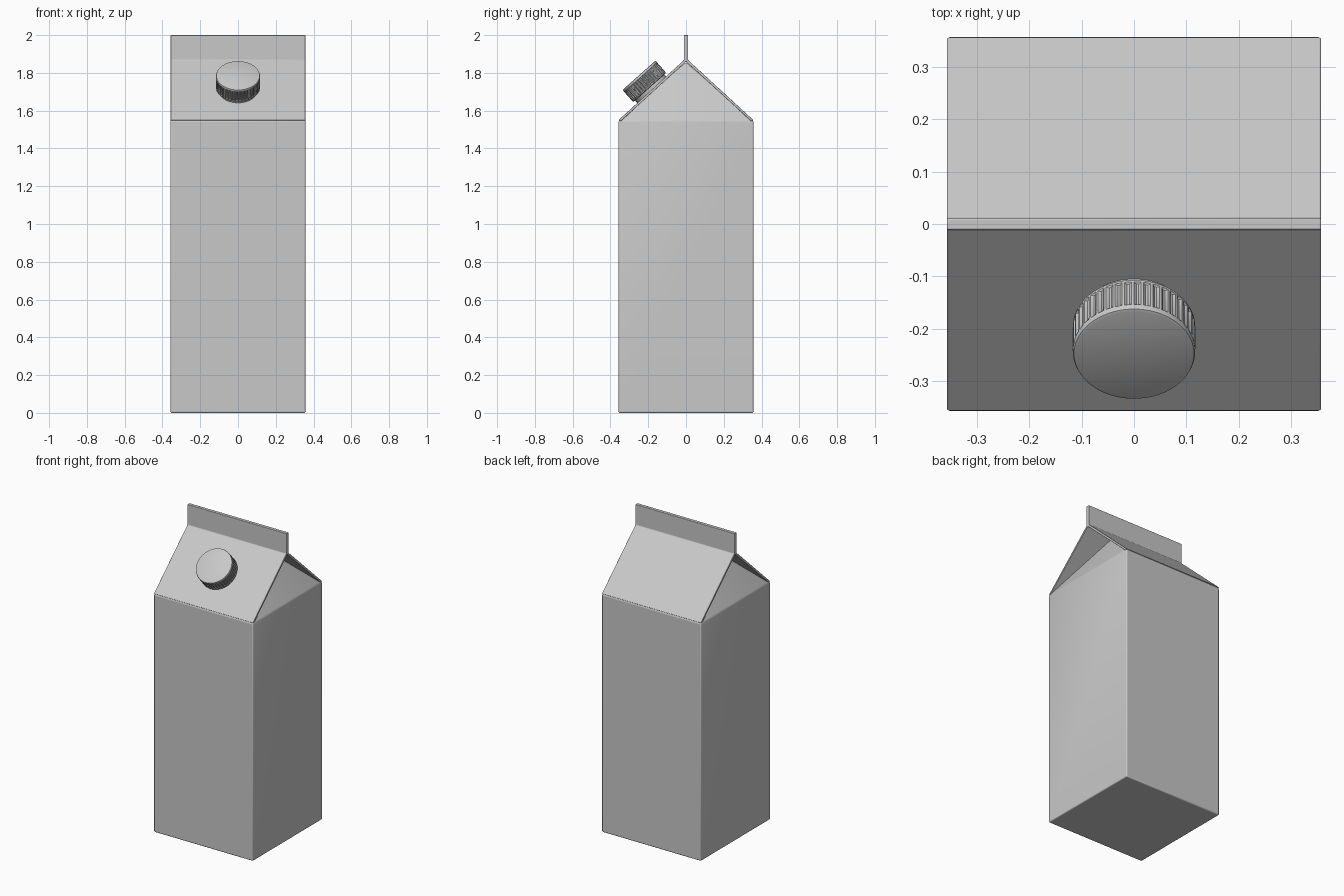
import bpy, bmesh, math
from mathutils import Matrix, Vector

if "Cube" in bpy.data.objects:
    bpy.data.objects.remove(bpy.data.objects["Cube"])

paper = bpy.data.materials.new("light_grey")
paper.diffuse_color = (0.58, 0.58, 0.58, 1)
paper.use_nodes = True
paper.node_tree.nodes["Principled BSDF"].inputs["Base Color"].default_value = paper.diffuse_color

W = 0.357            # half width of the carton
EAVE, RIDGE, TOP = 1.55, 1.868, 2.0


def finish(name, bm, bevel=0.0, angle=35):
    """Turn a bmesh into a smooth-shaded object with an optional rounded edge."""
    bmesh.ops.recalc_face_normals(bm, faces=bm.faces)
    me = bpy.data.meshes.new(name)
    bm.to_mesh(me)
    bm.free()
    me.materials.append(paper)
    ob = bpy.data.objects.new(name, me)
    bpy.context.collection.objects.link(ob)
    if bevel:
        mod = ob.modifiers.new("round_edges", 'BEVEL')
        mod.width, mod.segments = bevel, 3
        mod.limit_method, mod.angle_limit = 'ANGLE', math.radians(25)
    bpy.ops.object.select_all(action='DESELECT')
    ob.select_set(True)
    bpy.context.view_layer.objects.active = ob
    bpy.ops.object.shade_smooth_by_angle(angle=math.radians(angle))
    return ob


# carton body: box whose top folds into a ridge, giving the sunken side gussets
bm = bmesh.new()
corners = [(-W, -W), (W, -W), (W, W), (-W, W)]
low = [bm.verts.new((x, y, 0)) for x, y in corners]
high = [bm.verts.new((x, y, EAVE - 0.004)) for x, y in corners]
left, right = [bm.verts.new((x, 0, RIDGE - 0.011)) for x in (-0.16, 0.16)]
bm.faces.new(low[::-1])
for i in range(4):
    j = (i + 1) % 4
    bm.faces.new((low[i], low[j], high[j], high[i]))
bm.faces.new((high[0], high[1], right, left))
bm.faces.new((high[1], high[2], right))
bm.faces.new((high[2], high[3], left, right))
bm.faces.new((high[3], high[0], left))
finish("carton_body", bm, 0.007)

# roof panels and top seal: one folded sheet profile extruded across the width
half = [(0.345, EAVE - 0.006), (W, EAVE), (0.011, RIDGE), (0.011, TOP)]
profile = half + [(-y, z) for y, z in half[::-1]] + [(0, RIDGE - 0.008)]
bm = bmesh.new()
face = bm.faces.new([bm.verts.new((-W, y, z)) for y, z in profile])
ext = bmesh.ops.extrude_face_region(bm, geom=[face])
bmesh.ops.translate(bm, vec=(2 * W, 0, 0),
                    verts=[v for v in ext["geom"] if isinstance(v, bmesh.types.BMVert)])
finish("roof_and_top_seal", bm, 0.003)

# frame of the screw cap: its axis is square to the front roof panel
slope = math.atan2(RIDGE - EAVE, W)
cap_frame = Matrix.Translation((0, -0.192, 1.723)) @ Matrix.Rotation(slope, 4, 'X')


def lathe(rings, steps):
    """Stack rings of (radius function of step, height), capped at both ends."""
    bm = bmesh.new()
    rows = []
    for radius, h in rings:
        rows.append([bm.verts.new((radius(i) * math.cos(2 * math.pi * i / steps),
                                   radius(i) * math.sin(2 * math.pi * i / steps), h))
                     for i in range(steps)])
    for a, b in zip(rows, rows[1:]):
        for i in range(steps):
            j = (i + 1) % steps
            bm.faces.new((a[i], a[j], b[j], b[i]))
    bm.faces.new(rows[0][::-1])
    bm.faces.new(rows[-1])
    return bm


def plain(r):
    return lambda i: r


def ribbed(i):
    return 0.117 if i % 4 < 2 else 0.1125


# screw cap with grip ribs and rounded top rim
H = 0.086
bm = lathe([(plain(0.113), 0), (plain(0.1165), 0.003), (plain(0.1165), 0.008),
            (ribbed, 0.010), (ribbed, H - 0.016), (plain(0.1165), H - 0.013),
            (plain(0.1165), H - 0.007), (plain(0.1145), H - 0.002),
            (plain(0.109), H)], 160)
finish("screw_cap", bm).matrix_world = cap_frame

# spout neck joining the cap to the roof
bm = lathe([(plain(0.104), -0.03), (plain(0.104), 0.01)], 64)
finish("spout_neck", bm).matrix_world = cap_frame
